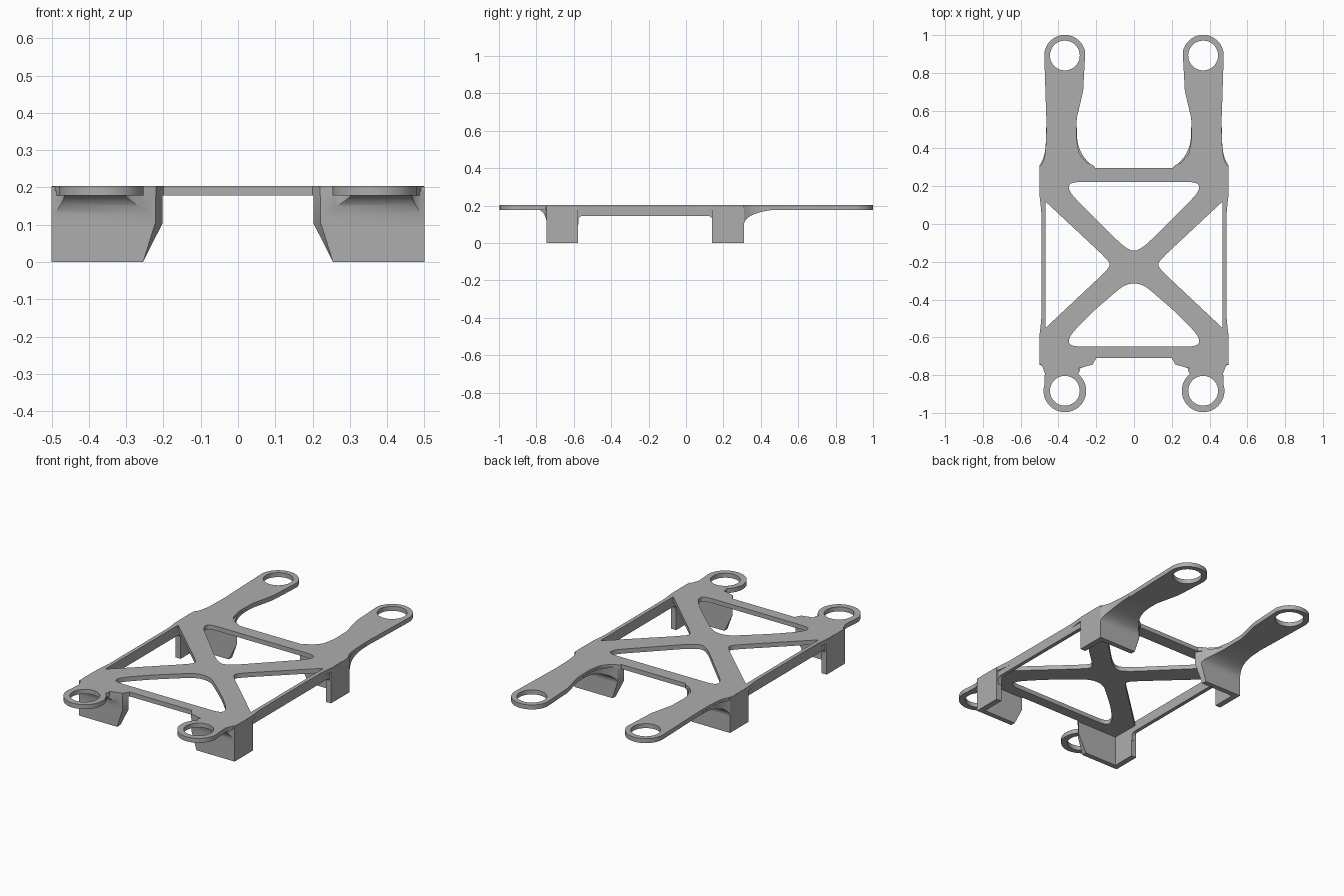
import bpy, bmesh
from math import sin, cos, pi, radians
from mathutils import Vector

cube = bpy.data.objects.get("Cube")
if cube:
    bpy.data.objects.remove(cube)

TOP, UNDER = 0.204, 0.178
grey = bpy.data.materials.new("matte grey")
grey.use_nodes = True
grey.diffuse_color = (0.42, 0.42, 0.42, 1)
grey.node_tree.nodes["Principled BSDF"].inputs["Base Color"].default_value = (0.42, 0.42, 0.42, 1)


def finish(name, bm, mirror=True):
    """Turn a bmesh into a shaded, coloured object, mirrored across x."""
    bmesh.ops.remove_doubles(bm, verts=bm.verts, dist=0.0002)
    bmesh.ops.recalc_face_normals(bm, faces=bm.faces)
    mesh = bpy.data.meshes.new(name)
    bm.to_mesh(mesh)
    bm.free()
    mesh.materials.clear()
    mesh.materials.append(grey)
    obj = bpy.data.objects.new(name, mesh)
    bpy.context.collection.objects.link(obj)
    if mirror:
        obj.modifiers.new("both sides", "MIRROR").use_mirror_merge = False
    bpy.ops.object.select_all(action="DESELECT")
    obj.select_set(True)
    bpy.context.view_layer.objects.active = obj
    bpy.ops.object.shade_smooth_by_angle(angle=radians(30))
    return obj


def loft(name, loops):
    """Bridge equal-length loops of points and cap both ends."""
    bm = bmesh.new()
    rings = [[bm.verts.new(p) for p in loop] for loop in loops]
    n = len(rings[0])
    for a, b in zip(rings, rings[1:]):
        for i in range(n):
            j = (i + 1) % n
            bm.faces.new((a[i], a[j], b[j], b[i]))
    bm.faces.new(rings[0])
    bm.faces.new(rings[-1])
    return finish(name, bm)


def rounded(points, radius, steps=6):
    """Round every corner of a closed 2D polygon."""
    pts = [Vector(p) for p in points]
    out = []
    for i, p in enumerate(pts):
        ends = []
        for q in (pts[i - 1], pts[(i + 1) % len(pts)]):
            d = q - p
            ends.append(p + d.normalized() * min(radius, d.length * 0.49))
        for k in range(steps + 1):
            t = k / steps
            out.append(ends[0] * (1 - t) ** 2 + p * 2 * t * (1 - t) + ends[1] * t * t)
    return out


def arc(cx, cy, r, start, end, steps=28):
    angles = [radians(start + (end - start) * k / steps) for k in range(steps + 1)]
    return [(cx + r * cos(a), cy + r * sin(a)) for a in angles]


def flip(points):
    return [(-x, y) for x, y in reversed(points)]


# Flat top frame: outline with eyelets, cross-brace openings and bolt holes
BACK, FRONT = (0.366, 0.892), (0.366, -0.883)
neck = [(0.2, 0.285), (0.21, 0.308), (0.25, 0.325), (0.29, 0.37), (0.305, 0.45),
        (0.303, 0.56), (0.27, 0.7), (0.257, 0.82)]
side = [(0.475, 0.72), (0.463, 0.55), (0.466, 0.42), (0.475, 0.34), (0.5, 0.3),
        (0.499, 0.14), (0.49, 0.06), (0.49, -0.5), (0.499, -0.58), (0.5, -0.735), (0.472, -0.77)]
half = (rounded(neck, 0.012, 3)[4:-4] + arc(*BACK, 0.109, 172, 0)
        + rounded(side, 0.03, 4)[5:-5] + [(0.472, -0.79)] + arc(*FRONT, 0.113, 15, -232)
        + [(0.29, -0.785), (0.285, -0.772), (0.295, -0.765), (0.22, -0.745), (0.2, -0.71)])
half = [tuple(p) for p in half]
outline = half + flip(half)

back_half = [(0.345, 0.222), (0.345, 0.17), (0.06, -0.115)]
front_half = [(0.045, -0.315), (0.23, -0.475), (0.345, -0.595), (0.345, -0.648)]
side_hole = rounded([(0.468, 0.125), (0.16, -0.17), (0.12, -0.215), (0.16, -0.26), (0.468, -0.555)], 0.04)
side_hole = [tuple(p) for p in side_hole if p.x < 0.42] + [(0.468, -0.55), (0.468, 0.118)]
back_hole = rounded(back_half + [(0, -0.15)] + flip(back_half), 0.06)
front_hole = rounded(front_half + flip(front_half), 0.06)
loops = [outline, back_hole, front_hole, side_hole, flip(side_hole)]
for centre in (BACK, FRONT):
    ring = arc(*centre, 0.079, 0, 350, 35)
    loops += [ring, flip(ring)]

curve = bpy.data.curves.new("frame outline", "CURVE")
curve.dimensions = "2D"
curve.fill_mode = "BOTH"
curve.extrude = (TOP - UNDER) / 2
for loop in loops:
    spline = curve.splines.new("POLY")
    spline.points.add(len(loop) - 1)
    for point, p in zip(spline.points, loop):
        point.co = (p[0], p[1], 0, 1)
    spline.use_cyclic_u = True
helper = bpy.data.objects.new("frame outline", curve)
bpy.context.collection.objects.link(helper)
bpy.context.view_layer.update()
flat = bpy.data.meshes.new_from_object(helper.evaluated_get(bpy.context.evaluated_depsgraph_get()))
bpy.data.objects.remove(helper)
bm = bmesh.new()
bm.from_mesh(flat)
bmesh.ops.translate(bm, verts=bm.verts, vec=(0, 0, (TOP + UNDER) / 2))
finish("top_frame", bm, mirror=False)

# Deep rails along both long sides, curving down into the legs
rail = [(-0.6, 0.2), (-0.6, 0.1), (-0.576, 0.1)]
rail += [(-0.556 + 0.02 * cos(a), 0.125 + 0.02 * sin(a)) for a in (pi, pi * 0.83, pi * 0.67, pi / 2)]
rail += [(0.12 + 0.02 * cos(a), 0.125 + 0.02 * sin(a)) for a in (pi / 2, pi / 3, pi / 6, 0)]
rail += [(0.141, 0.1), (0.16, 0.1), (0.16, 0.2)]
loft("side_rail", [[(x, y, z) for y, z in rail] for x in (0.468, 0.49)])

# Angled legs: an outer wall, a cross wall and a blend under each arm
for place, outer, inner, reach, s in (("back", 0.31, 0.14, 0.2, 1), ("front", -0.745, -0.577, 0.05, -1)):
    wall = [(0, inner), (TOP - 0.001, inner), (TOP - 0.001, outer), (0, outer)]
    loft(place + "_leg_outer_wall", [[(x, y, z) for z, y in wall] for x in (0.467, 0.5)])

    cross_loops = []
    for y, tip in ((outer - s * 0.03, 0), (outer, 0.02)):
        profile = [(0.499, 0), (0.499, 0.19), (0.202 + tip, 0.19), (0.202 + tip, 0.105), (0.255, 0)]
        cross_loops.append([(x, y, z) for x, z in profile])
    loft(place + "_leg_cross_wall", cross_loops)

    blend = []
    for k in range(13):
        a = k / 12 * pi / 2
        u = 1 - cos(a)
        x0 = 0.303 - 0.081 * (1 - u) ** 3
        x1 = 0.466 + 0.034 * (1 - u) ** 4
        z = 0.1 + 0.079 * sin(a)
        y = outer + s * reach * u
        blend.append([(x0, y, z), (x1, y, z), (x1, y, 0.19), (x0, y, 0.19)])
    loft(place + "_arm_blend", blend)
